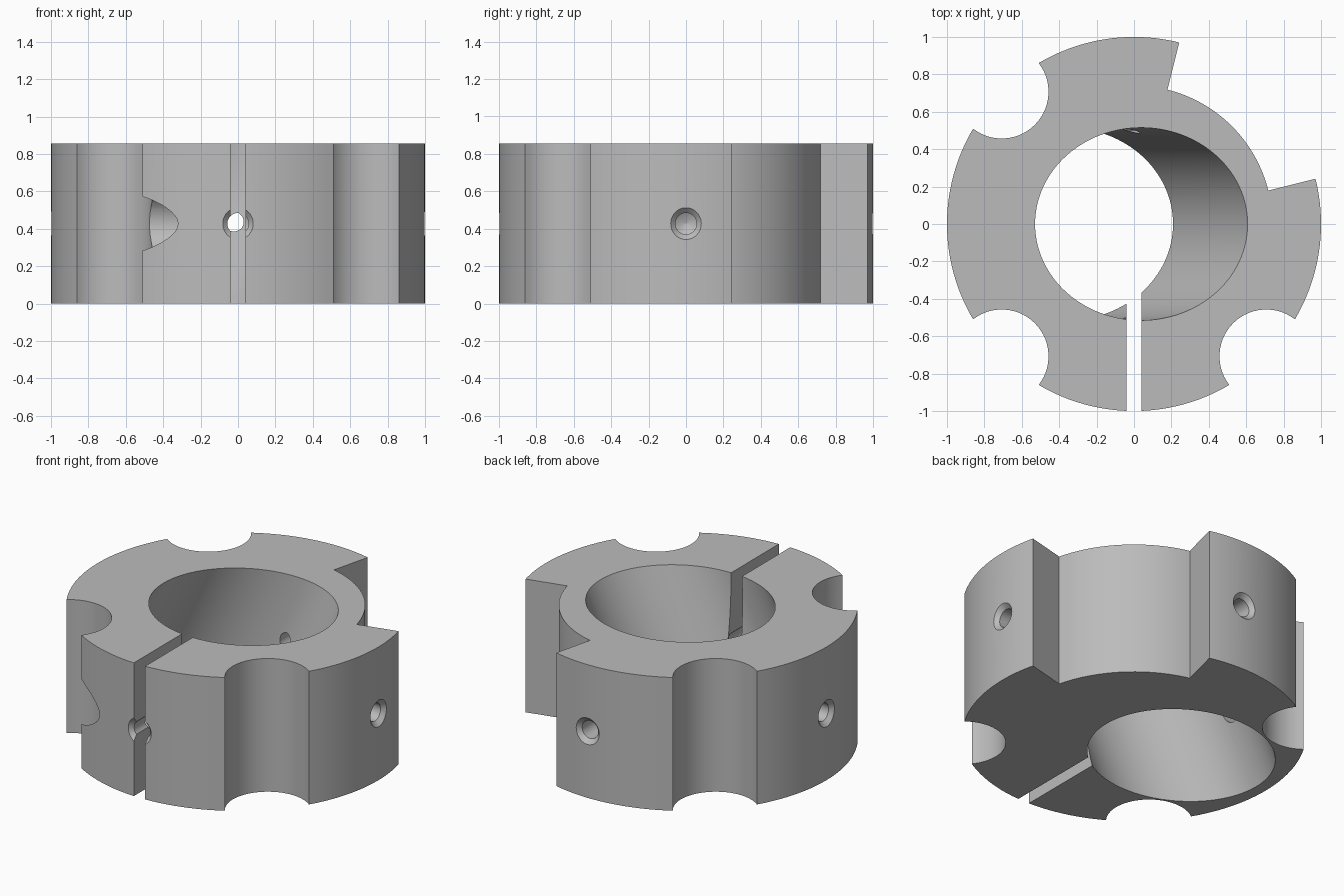
import bpy, bmesh
from math import radians, sin, cos, asin, degrees
from mathutils import Vector, Matrix

cube = bpy.data.objects.get("Cube")
if cube:
    bpy.data.objects.remove(cube, do_unlink=True)

HEIGHT = 0.855
MID = HEIGHT / 2
NOTCH_R = 0.25


def add_object(name, bm):
    bmesh.ops.recalc_face_normals(bm, faces=bm.faces)
    mesh = bpy.data.meshes.new(name)
    bm.to_mesh(mesh)
    bm.free()
    obj = bpy.data.objects.new(name, mesh)
    bpy.context.collection.objects.link(obj)
    return obj


def arc(center, radius, start, end, steps):
    """Points along an arc, angles in degrees."""
    angles = [radians(start + (end - start) * i / steps) for i in range(steps + 1)]
    return [(center[0] + radius * cos(a), center[1] + radius * sin(a)) for a in angles]


def lathe(name, profile, origin, direction, steps=48):
    """Closed solid of revolution from (distance, radius) pairs along a direction."""
    place = Matrix.Translation(origin) @ Vector(direction).to_track_quat('Z', 'Y').to_matrix().to_4x4()
    bm = bmesh.new()
    rings = [[bm.verts.new(place @ Vector((x, y, d)))
              for x, y in arc((0, 0), r, 0, 360, steps)[:-1]] for d, r in profile]
    for low, high in zip(rings, rings[1:]):
        for i in range(steps):
            j = (i + 1) % steps
            bm.faces.new((low[i], low[j], high[j], high[i]))
    bm.faces.new(rings[0])
    bm.faces.new(rings[-1])
    return add_object(name, bm)


# Outline: round body, one wide stepped sector, three round notches
half = degrees(2 * asin(NOTCH_R / 2))
outline = arc((0, 0), 0.74, 14, 76, 32)
angle = 76
for theta in (135, 225, 315):
    outline += arc((0, 0), 1, angle, theta - half, 24)
    center = (cos(radians(theta)), sin(radians(theta)))
    outline += arc(center, NOTCH_R, theta - 90 - half / 2, theta - 270 + half / 2, 28)[1:-1]
    angle = theta + half
outline += arc((0, 0), 1, angle, 374, 24)

bm = bmesh.new()
base = bm.faces.new([bm.verts.new((x, y, 0)) for x, y in outline])
top = bmesh.ops.extrude_face_region(bm, geom=[base])["geom"]
bmesh.ops.translate(bm, vec=(0, 0, HEIGHT),
                    verts=[v for v in top if isinstance(v, bmesh.types.BMVert)])
collar = add_object("clamp_collar", bm)

# Tilted main bore
tilt = radians(25)
cutters = [lathe("bore_cutter", [(-1, 0.515), (1, 0.515)],
                 (-0.16, 0, MID), (sin(tilt), 0, cos(tilt)), 128)]

# Clamping slit at the front
bm = bmesh.new()
bmesh.ops.create_cube(bm, size=1)
bmesh.ops.scale(bm, vec=(0.08, 0.9, 2), verts=bm.verts)
bmesh.ops.translate(bm, vec=(0, -0.65, MID), verts=bm.verts)
cutters.append(add_object("slit_cutter", bm))

# Four chamfered radial screw holes with drill-point ends
screw = [(-0.02, 0.105), (0.028, 0.057), (0.5, 0.057), (0.53, 0.002)]
for x, y in ((1, 0), (0, 1), (-1, 0), (0, -1)):
    cutters.append(lathe("screw_hole_cutter", screw, (x, y, MID), (-x, -y, 0)))

# Clamp screw recess and shank hole across the slit
clamp = [(0, 0.164), (0.4, 0.164), (0.4, 0.08), (1, 0.08)]
cutters.append(lathe("clamp_screw_cutter", clamp, (-0.7, -0.783, MID), (1, 0, 0)))

# Apply the cuts
for cutter in cutters:
    cutter.hide_render = True
    mod = collar.modifiers.new(cutter.name, 'BOOLEAN')
    mod.operation = 'DIFFERENCE'
    mod.solver = 'EXACT'
    mod.object = cutter
bpy.context.view_layer.update()
evaluated = collar.evaluated_get(bpy.context.evaluated_depsgraph_get())
cut_mesh = bpy.data.meshes.new_from_object(evaluated)
collar.modifiers.clear()
collar.data = cut_mesh
for cutter in cutters:
    bpy.data.objects.remove(cutter, do_unlink=True)

# Plain grey metal
grey = bpy.data.materials.new("plain_grey")
grey.use_nodes = True
colour = (0.5, 0.5, 0.5, 1)
grey.diffuse_color = colour
grey.node_tree.nodes["Principled BSDF"].inputs["Base Color"].default_value = colour
collar.data.materials.clear()
collar.data.materials.append(grey)

bpy.ops.object.select_all(action='DESELECT')
collar.select_set(True)
bpy.context.view_layer.objects.active = collar
bpy.ops.object.shade_smooth_by_angle(angle=radians(30))
